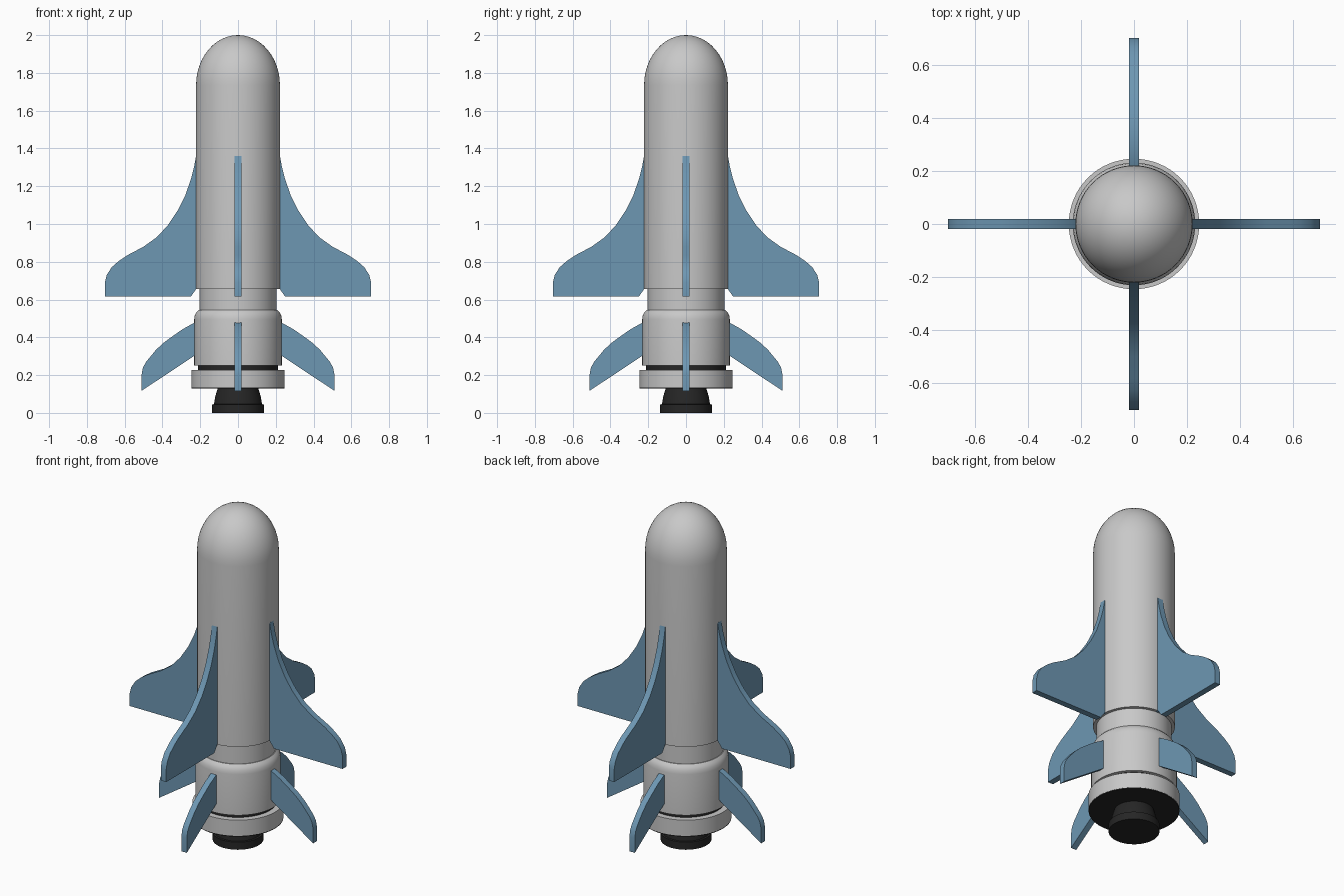
import bpy, bmesh, math
from mathutils import Matrix

if "Cube" in bpy.data.objects:
    bpy.data.objects.remove(bpy.data.objects["Cube"])


def material(name, r, g, b):
    m = bpy.data.materials.new(name)
    m.diffuse_color = (r, g, b, 1)
    m.use_nodes = True
    m.node_tree.nodes["Principled BSDF"].inputs["Base Color"].default_value = m.diffuse_color
    return m


GREY = material("light grey", 0.58, 0.58, 0.58)
BLUE = material("steel blue", 0.155, 0.31, 0.45)
BLACK = material("near black", 0.019, 0.019, 0.019)


def finish(name, bm, mat):
    bmesh.ops.recalc_face_normals(bm, faces=bm.faces)
    me = bpy.data.meshes.new(name)
    bm.to_mesh(me)
    bm.free()
    me.materials.append(mat)
    ob = bpy.data.objects.new(name, me)
    bpy.context.collection.objects.link(ob)
    bpy.context.view_layer.objects.active = ob
    ob.select_set(True)
    bpy.ops.object.shade_smooth_by_angle(angle=math.radians(30))
    ob.select_set(False)
    return ob


def lathe(name, profile, mat, n=64):
    """Spin a (radius, z) profile about z; it starts and ends on the axis."""
    bm = bmesh.new()
    vs = [bm.verts.new((r, 0, z)) for r, z in profile]
    es = [bm.edges.new(p) for p in zip(vs, vs[1:])]
    bmesh.ops.spin(bm, geom=vs + es, cent=(0, 0, 0), axis=(0, 0, 1),
                   angle=2 * math.pi, steps=n, use_duplicate=False)
    bmesh.ops.remove_doubles(bm, verts=bm.verts, dist=1e-5)
    return finish(name, bm, mat)


def fins(name, outline, thick=0.036):
    """Four flat fins from an (x, z) outline, a quarter turn apart."""
    for k in range(4):
        bm = bmesh.new()
        f = bm.faces.new([bm.verts.new((x, -thick / 2, z)) for x, z in outline])
        ext = bmesh.ops.extrude_face_region(bm, geom=[f])["geom"]
        bmesh.ops.translate(bm, vec=(0, thick, 0),
                            verts=[v for v in ext if isinstance(v, bmesh.types.BMVert)])
        bmesh.ops.transform(bm, matrix=Matrix.Rotation(k * math.pi / 2, 4, 'Z'), verts=bm.verts)
        finish(f"{name}_{k + 1}", bm, BLUE)


# upper body with domed nose
dome = [(0.222 * math.cos(a), 1.735 + 0.265 * math.sin(a))
        for a in (i * math.pi / 24 for i in range(12))]
lathe("upper_body", [(0, 0.655), (0.222, 0.655)] + dome + [(0, 2.0)], GREY)

# neck between the two stages
lathe("neck", [(0, 0.5), (0.204, 0.5), (0.204, 0.67), (0, 0.67)], GREY)

# lower stage with rounded shoulder
lathe("lower_body", [(0, 0.25), (0.232, 0.25), (0.232, 0.495), (0.229, 0.515),
                     (0.221, 0.532), (0.208, 0.545), (0, 0.545)], GREY)

# dark groove and end ring with its dark underside
lathe("groove", [(0, 0.2), (0.212, 0.2), (0.212, 0.26), (0, 0.26)], BLACK)
lathe("end_ring", [(0, 0.134), (0.247, 0.134), (0.247, 0.228), (0, 0.228)], GREY)
lathe("ring_underside", [(0, 0.129), (0.246, 0.129), (0.246, 0.134), (0, 0.134)], BLACK)

# engine nozzle
lathe("nozzle", [(0, 0), (0.138, 0), (0.138, 0.045), (0.127, 0.046), (0.121, 0.085),
                 (0.106, 0.135), (0, 0.135)], BLACK)

# large swept fins on the upper body
fins("upper_fin", [(0.2, 0.655), (0.222, 0.655), (0.25, 0.615), (0.705, 0.615),
                   (0.705, 0.69), (0.695, 0.73), (0.668, 0.772), (0.63, 0.805),
                   (0.585, 0.835), (0.5, 0.88), (0.43, 0.93), (0.37, 0.995),
                   (0.32, 1.07), (0.28, 1.15), (0.25, 1.235), (0.232, 1.305),
                   (0.222, 1.36), (0.2, 1.36)])

# small drooping fins on the lower stage
fins("lower_fin", [(0.21, 0.317), (0.232, 0.302), (0.51, 0.117), (0.51, 0.205),
                   (0.503, 0.24), (0.487, 0.27), (0.434, 0.334), (0.393, 0.372),
                   (0.344, 0.408), (0.29, 0.445), (0.232, 0.477), (0.21, 0.485)])
